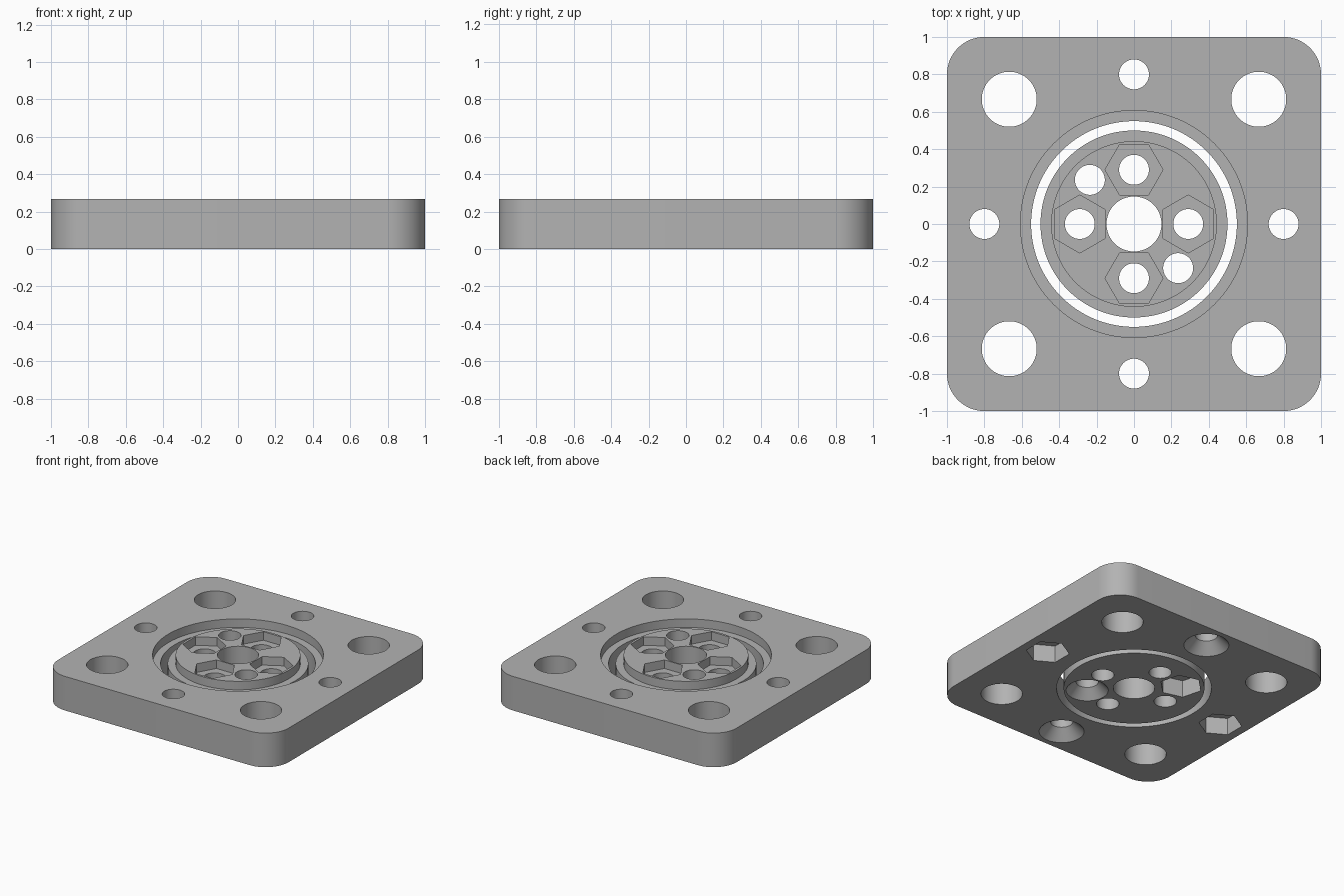
import bpy, bmesh, math

cube = bpy.data.objects.get("Cube")
if cube:
    bpy.data.objects.remove(cube, do_unlink=True)

H = 0.267        # overall thickness
STEP = 0.2       # height of the lower shoulder
BOLT = 0.08      # bolt hole radius
BIG = 0.147      # large hole radius
NUT = 0.155      # nut pocket radius, corner to corner
E = 0.02         # cutter overshoot

grey = bpy.data.materials.new("plain grey")
grey.use_nodes = True
colour = (0.45, 0.45, 0.45, 1)
grey.diffuse_color = colour
grey.node_tree.nodes["Principled BSDF"].inputs["Base Color"].default_value = colour


def loft(name, loops):
    """Closed solid through matching loops of points, bottom to top."""
    bm = bmesh.new()
    rings = [[bm.verts.new(p) for p in loop] for loop in loops]
    n = len(rings[0])
    for low, high in zip(rings, rings[1:]):
        for i in range(n):
            j = (i + 1) % n
            bm.faces.new((low[i], low[j], high[j], high[i]))
    bm.faces.new(rings[0][::-1])
    bm.faces.new(rings[-1])
    mesh = bpy.data.meshes.new(name)
    bm.to_mesh(mesh)
    bm.free()
    mesh.materials.append(grey)
    obj = bpy.data.objects.new(name, mesh)
    bpy.context.collection.objects.link(obj)
    return obj


def turned(name, profile, x=0, y=0, sides=64, angle=0):
    """Solid with a regular polygon section and (radius, z) profile."""
    turns = [angle + math.tau * i / sides for i in range(sides)]
    return loft(name, [[(x + r * math.cos(t), y + r * math.sin(t), z) for t in turns]
                       for r, z in profile])


def cut(obj, profile, x=0, y=0, sides=64, angle=0):
    cutter = turned("cutter", profile, x, y, sides, angle)
    cutter.hide_render = True
    mod = obj.modifiers.new("cut", 'BOOLEAN')
    mod.operation, mod.solver, mod.object = 'DIFFERENCE', 'EXACT', cutter
    bpy.context.view_layer.objects.active = obj
    bpy.ops.object.modifier_apply(modifier=mod.name)
    bpy.data.objects.remove(cutter, do_unlink=True)


def hole(obj, r, x=0, y=0):
    cut(obj, [(r, -E), (r, H + E)], x, y)


def countersink(obj, r, x, y):
    cut(obj, [(r + E, -E), (BOLT, r - BOLT), (BOLT, H + E)], x, y)


def nut_pocket(obj, x, y, low, high):
    """Hexagon pocket with a flat side facing the centre, plus its bolt hole."""
    cut(obj, [(NUT, low), (NUT, high)], x, y, 6, math.atan2(y, x) + math.pi / 2)
    hole(obj, BOLT, x, y)


# Rounded square plate
outline = []
for quarter in range(4):
    mid = math.pi / 4 + quarter * math.pi / 2
    cx, cy = (math.copysign(0.8, f(mid)) for f in (math.cos, math.sin))
    for k in range(17):
        t = quarter * math.pi / 2 + k * math.pi / 32
        outline.append((cx + 0.2 * math.cos(t), cy + 0.2 * math.sin(t)))
plate = loft("base_plate", [[(x, y, z) for x, y in outline] for z in (0, H)])

# Stepped centre bore, corner holes and edge bolt holes
cut(plate, [(0.55, -E), (0.55, STEP), (0.607, STEP), (0.607, H + E)], sides=128)
for sx in (-1, 1):
    for sy in (-1, 1):
        hole(plate, BIG, sx * 0.667, sy * 0.667)
for s in (-1, 1):
    countersink(plate, 0.16, 0, s * 0.8)
    nut_pocket(plate, s * 0.8, 0, -E, 0.133)

# Stepped hub with a centre hole and four nut pockets on top
hub = turned("centre_hub", [(0.5, 0), (0.5, STEP), (0.443, STEP), (0.443, H)], sides=128)
hole(hub, BIG)
for x, y in ((1, 0), (0, 1), (-1, 0), (0, -1)):
    nut_pocket(hub, x * 0.29, y * 0.29, STEP, H + E)

# Diagonal bolt pair, opening underneath
countersink(hub, 0.15, 0.236, -0.236)
nut_pocket(hub, -0.236, 0.236, -E, 0.133)

# Smooth curved walls, sharp rims
for obj in (plate, hub):
    bpy.ops.object.select_all(action='DESELECT')
    obj.select_set(True)
    bpy.context.view_layer.objects.active = obj
    bpy.ops.object.shade_smooth_by_angle(angle=math.radians(25))
